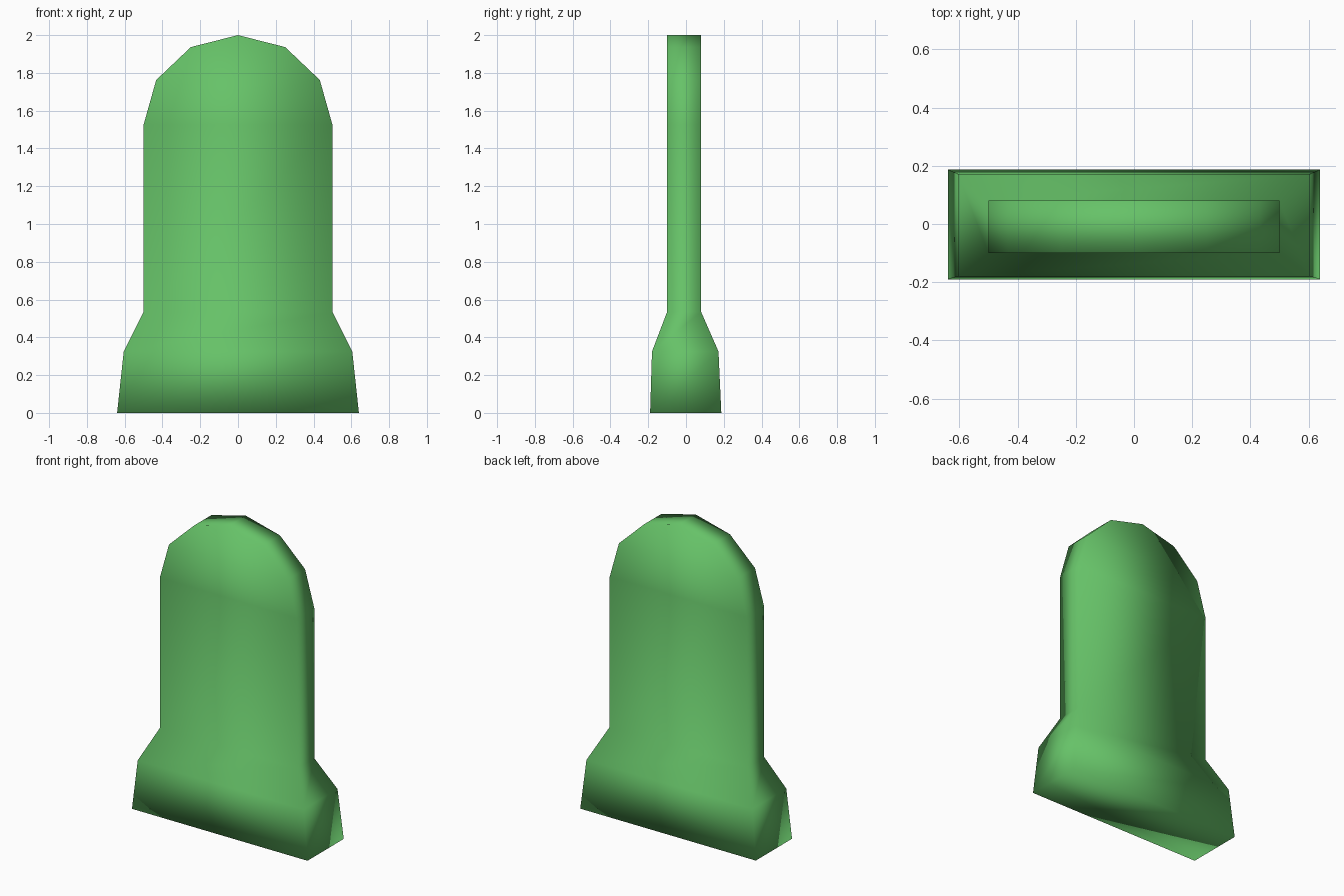
import bpy, bmesh, math

cube = bpy.data.objects.get("Cube")
if cube:
    bpy.data.objects.remove(cube, do_unlink=True)

# Single green material
green = bpy.data.materials.new("grass_green")
green.use_nodes = True
colour = (0.133, 0.54, 0.138, 1)
green.diffuse_color = colour
green.node_tree.nodes["Principled BSDF"].inputs["Base Color"].default_value = colour

bm = bmesh.new()


def ring(half_x, y0, y1, z):
    """Rectangle of vertices, counter-clockwise from above."""
    corners = ((-half_x, y0), (half_x, y0), (half_x, y1), (-half_x, y1))
    return [bm.verts.new((x, y, z)) for x, y in corners]


# Flared plinth and straight slab, stacked as rectangular rings
rings = [ring(0.64, -0.19, 0.187, 0),
         ring(0.605, -0.18, 0.172, 0.325),
         ring(0.5, -0.1, 0.08, 0.535),
         ring(0.5, -0.1, 0.08, 1.525)]
for low, high in zip(rings, rings[1:]):
    for i in range(4):
        j = (i + 1) % 4
        bm.faces.new((low[i], low[j], high[j], high[i]))
bm.faces.new(rings[0][::-1])

# Rounded head: a faceted half circle from the right shoulder to the left
left_front, right_front, right_back, left_back = rings[-1]
front, back = [right_front], [right_back]
for step in range(1, 6):
    a = math.pi * step / 6
    x, z = 0.5 * math.cos(a), 1.525 + 0.475 * math.sin(a)
    front.append(bm.verts.new((x, -0.1, z)))
    back.append(bm.verts.new((x, 0.08, z)))
front.append(left_front)
back.append(left_back)
bm.faces.new(front)
bm.faces.new(back[::-1])
for i in range(6):
    bm.faces.new((front[i], back[i], back[i + 1], front[i + 1]))

bmesh.ops.recalc_face_normals(bm, faces=bm.faces)
for face in bm.faces:
    face.smooth = True

mesh = bpy.data.meshes.new("headstone")
bm.to_mesh(mesh)
bm.free()
mesh.materials.append(green)
headstone = bpy.data.objects.new("headstone", mesh)
bpy.context.collection.objects.link(headstone)
